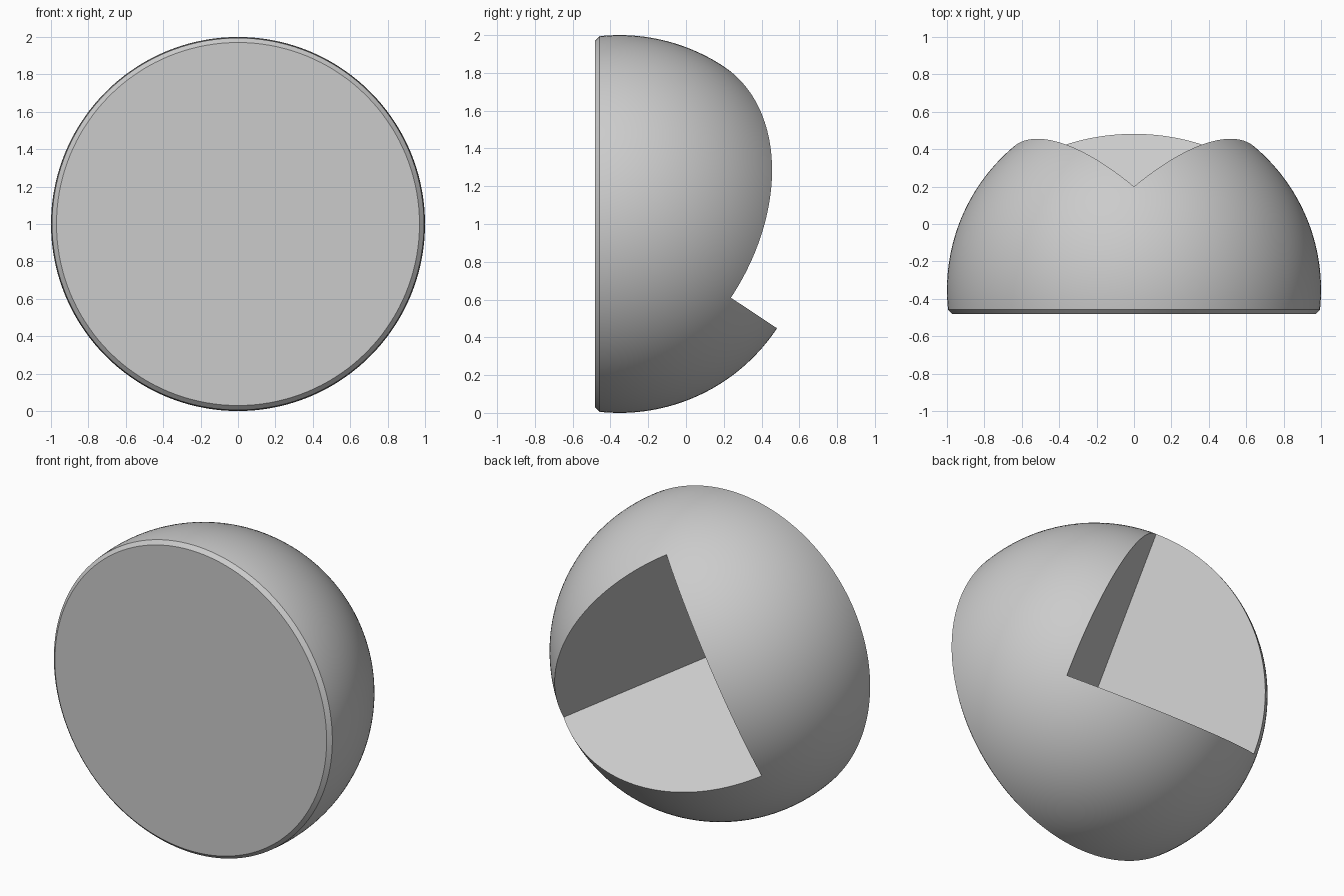
import bpy
import bmesh
from math import sin, cos, asin, pi, radians
from mathutils import Vector, Matrix

default = bpy.data.objects.get("Cube")
if default:
    bpy.data.objects.remove(default)

CENTRE = Vector((0, -0.352, 1))
FRONT = -0.482          # flat front face
CHAMFER = 0.024
TILT = radians(33.5)    # downward tilt of the notch floor

grey = bpy.data.materials.new("light grey")
grey.use_nodes = True
grey.diffuse_color = (0.6, 0.6, 0.6, 1)
grey.node_tree.nodes["Principled BSDF"].inputs["Base Color"].default_value = (0.6, 0.6, 0.6, 1)


def add_object(name, bm):
    bmesh.ops.recalc_face_normals(bm, faces=bm.faces)
    mesh = bpy.data.meshes.new(name)
    bm.to_mesh(mesh)
    bm.free()
    mesh.materials.append(grey)
    obj = bpy.data.objects.new(name, mesh)
    bpy.context.collection.objects.link(obj)
    return obj


# Truncated ball: arc profile with a chamfered flat front, spun around y
start = asin(FRONT + CHAMFER - CENTRE.y)
rings = 56
angles = [start + (pi / 2 - start) * i / rings for i in range(rings + 1)]
profile = [(cos(a), CENTRE.y + sin(a)) for a in angles]
profile.insert(0, (profile[0][0] - CHAMFER, FRONT))

bm = bmesh.new()
verts = [bm.verts.new((r, y, CENTRE.z)) for r, y in profile]
edges = [bm.edges.new(pair) for pair in zip(verts, verts[1:])]
bmesh.ops.spin(bm, geom=verts + edges, cent=CENTRE, axis=(0, 1, 0),
               angle=2 * pi, steps=144)
bmesh.ops.remove_doubles(bm, verts=bm.verts, dist=0.0001)
bmesh.ops.holes_fill(bm, edges=[e for e in bm.edges if e.is_boundary], sides=0)
ball = add_object("notched_ball", bm)

# Notch cutter: a box with one corner at the ball centre removes one octant
out = Vector((0, cos(TILT), -sin(TILT)))
up = Vector((0, sin(TILT), cos(TILT)))
side = Vector((1, 0, 0))
wall_a = (out + side).normalized()
wall_b = (out - side).normalized()
axes = Matrix((wall_a, wall_b, up)).transposed().to_4x4()
bm = bmesh.new()
bmesh.ops.create_cube(bm, size=2)
bmesh.ops.translate(bm, verts=bm.verts, vec=(1, 1, 1))
bmesh.ops.transform(bm, verts=bm.verts, matrix=Matrix.Translation(CENTRE) @ axes)
cutter = add_object("notch_cutter", bm)
cutter.hide_render = True

# Cut the notch, then discard the cutter
cut = ball.modifiers.new("notch", 'BOOLEAN')
cut.operation = 'DIFFERENCE'
cut.solver = 'EXACT'
cut.object = cutter
bpy.ops.object.select_all(action='DESELECT')
bpy.context.view_layer.objects.active = ball
ball.select_set(True)
bpy.ops.object.modifier_apply(modifier=cut.name)
bpy.data.objects.remove(cutter)
bpy.ops.object.shade_smooth_by_angle(angle=radians(20))
